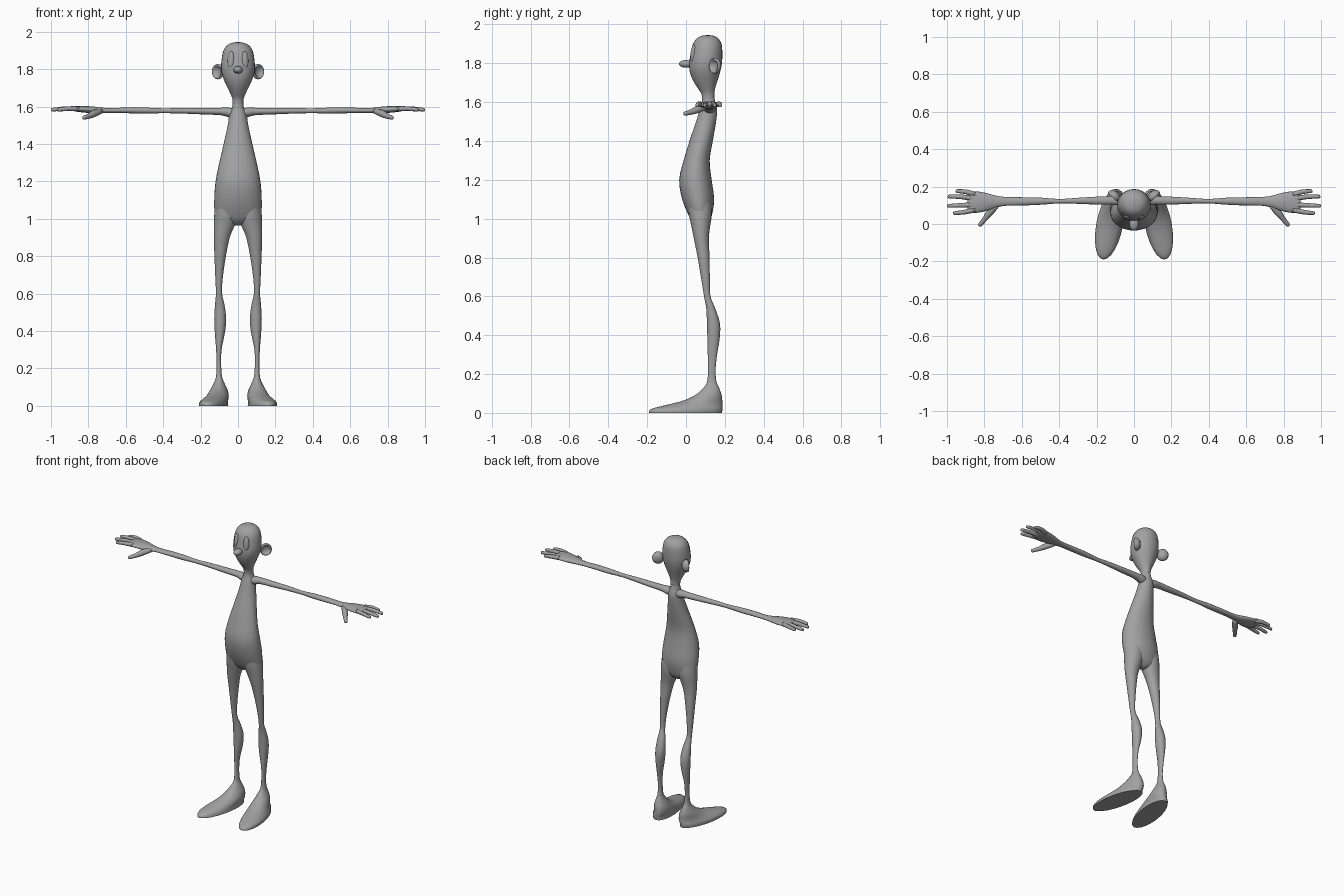
import bpy, bmesh, math
from mathutils import Vector

grey = bpy.data.materials.new("matte grey")
grey.diffuse_color = (0.36, 0.36, 0.36, 1)


def finish(ob, mirror=False):
    ob.data.materials.append(grey)
    for p in ob.data.polygons:
        p.use_smooth = True
    if mirror:
        ob.modifiers.new("mirror", 'MIRROR')
    return ob


def loft(name, rings, mirror=False, sides=20, steps=3, flat_end=False):
    """Skin smoothly interpolated rings; each ring is (centre, u axis, v axis)."""
    rows, last = [], len(rings) - 1
    for i in range(last):
        a, b, c, d = (rings[max(0, min(last, k))] for k in range(i - 1, i + 3))
        for s in range(steps):
            t = s / steps
            w = ((-t + 2*t*t - t**3) / 2, (2 - 5*t*t + 3*t**3) / 2,
                 (t + 4*t*t - 3*t**3) / 2, (t**3 - t*t) / 2)
            rows.append([a[k]*w[0] + b[k]*w[1] + c[k]*w[2] + d[k]*w[3] for k in range(3)])
    rows.append(rings[-1])
    bm = bmesh.new()
    loops = []
    for c, u, v in rows:
        loops.append([bm.verts.new(c + u*math.cos(q) + v*math.sin(q))
                      for q in (2*math.pi*k/sides for k in range(sides))])
    for p, q in zip(loops, loops[1:]):
        for k in range(sides):
            j = (k + 1) % sides
            bm.faces.new((p[k], p[j], q[j], q[k]))
    bm.faces.new(loops[0])
    bm.faces.new(loops[-1])
    bmesh.ops.recalc_face_normals(bm, faces=bm.faces)
    me = bpy.data.meshes.new(name)
    bm.to_mesh(me)
    bm.free()
    ob = bpy.data.objects.new(name, me)
    bpy.context.collection.objects.link(ob)
    finish(ob, mirror)
    if flat_end:
        for p in me.polygons:
            if len(p.vertices) > 4:
                p.use_smooth = False
        me.set_sharp_from_angle(angle=math.radians(50))
    return ob


def level(z, x0, x1, y0, y1, skew=0.0):
    """Horizontal ring from its extents; skew swings the front outwards."""
    ry = (y1 - y0) / 2
    return (Vector(((x0 + x1) / 2, (y0 + y1) / 2, z)),
            Vector(((x1 - x0) / 2, 0, 0)), Vector((-skew * ry, ry, 0)))


def across(x, y, z, ry, rz):
    """Ring facing along x."""
    return Vector((x, y, z)), Vector((0, ry, 0)), Vector((0, 0, rz))


def finger(name, points, radii):
    pts = [Vector(p) for p in points]
    side = (pts[-1] - pts[0]).cross(Vector((0, 0, 1))).normalized()
    up = side.cross(pts[-1] - pts[0]).normalized()
    rings = [(p, side * r, up * r) for p, r in zip(pts, radii)]
    tip = (pts[-1] - pts[-2]).normalized() * radii[-1]
    rings += [(pts[-1] + tip * .7, side * radii[-1] * .65, up * radii[-1] * .65),
              (pts[-1] + tip, side * .001, up * .001)]
    loft(name, rings, True, 10, 2)


def ball(name, loc, size, rot=(0, 0, 0), mirror=False):
    bpy.ops.mesh.primitive_uv_sphere_add(segments=20, ring_count=12, location=loc, rotation=rot)
    ob = bpy.context.object
    ob.name = name
    ob.scale = size
    bpy.ops.object.transform_apply(location=True, rotation=True, scale=True)
    finish(ob, mirror)


# Torso, neck and head: z, half width, front y, back y
torso = [(.965, .03, .06, .10), (.985, .085, .035, .12), (1.02, .122, .012, .134),
         (1.10, .127, -.02, .145), (1.20, .12, -.035, .132), (1.30, .1, -.012, .122),
         (1.40, .077, .018, .138), (1.50, .055, .052, .155), (1.56, .046, .07, .16),
         (1.595, .032, .08, .152), (1.625, .027, .084, .146)]
loft("torso", [level(z, -w, w, a, b) for z, w, a, b in torso], sides=28)
head = [(1.60, .028, .083, .147), (1.64, .03, .08, .146), (1.67, .041, .062, .15),
        (1.71, .06, .037, .162), (1.755, .08, .02, .176), (1.80, .09, .016, .185),
        (1.85, .088, .024, .187), (1.90, .078, .036, .183), (1.93, .056, .058, .165),
        (1.942, .028, .084, .14), (1.945, .002, .11, .114)]
loft("head", [level(z, -w, w, a, b) for z, w, a, b in head], sides=28)

# Face
ball("nose", (0, 0, 1.797), (.025, .036, .02))
ball("eye", (.038, .036, 1.85), (.018, .012, .047), (math.radians(-8), 0, math.radians(22)), True)

# Cupped ears: distance along the facing direction, radius
facing = Vector((.66, -.75, 0))
wide, tall = Vector((.75, .66, 0)), Vector((0, 0, 1))
ear_mid = Vector((.106, .15, 1.787))
ear = [(-.026, .002), (-.024, .018), (-.014, .032), (0, .038), (.01, .036),
       (.012, .031), (.006, .025), (-.002, .016), (-.004, .002)]
loft("ear", [(ear_mid + facing * d, wide * r, tall * r * 1.08) for d, r in ear], True, 20, 2)

# Legs with feet: z, inner x, outer x, front y, back y, outward swing
leg = [(0, .058, .202, -.19, .185, .17), (.02, .06, .2, -.18, .188, .17),
       (.04, .055, .18, -.105, .188, .17), (.06, .052, .162, -.025, .187, .15),
       (.09, .058, .146, .045, .184, .1), (.13, .076, .126, .09, .17, 0),
       (.16, .086, .117, .108, .157, 0), (.22, .09, .114, .114, .152, 0),
       (.30, .088, .117, .112, .16, 0), (.38, .072, .123, .11, .173, 0),
       (.46, .063, .127, .108, .175, 0), (.54, .072, .123, .104, .15, 0),
       (.60, .085, .118, .093, .126, 0), (.68, .082, .121, .08, .123, 0),
       (.80, .065, .126, .06, .121, 0), (.90, .044, .129, .04, .118, 0),
       (.96, .02, .129, .028, .124, 0), (1.02, .002, .127, .015, .133, 0),
       (1.08, .01, .12, .01, .13, 0)]
loft("leg_and_foot", [level(*r) for r in leg], True, 24, 3, True)

# Arms running into the palms: x, y, z, half depth, half height
arm = [(.0, .12, 1.565, .025, .022), (.045, .122, 1.568, .03, .026),
       (.09, .126, 1.574, .024, .02), (.2, .125, 1.576, .021, .017),
       (.3, .124, 1.578, .016, .015), (.4, .122, 1.578, .012, .013),
       (.5, .122, 1.579, .019, .016), (.6, .121, 1.58, .022, .015),
       (.68, .121, 1.579, .023, .013), (.73, .12, 1.58, .03, .015),
       (.78, .118, 1.583, .045, .018), (.83, .117, 1.586, .056, .017),
       (.87, .117, 1.588, .057, .014), (.89, .117, 1.588, .05, .008)]
loft("arm_and_palm", [across(*r) for r in arm], True)

# Fingers from back to front, then the thumb
for base, mid, tip, length in [(.158, .172, .176, .945), (.134, .145, .147, .987),
                               (.103, .1, .097, .99), (.077, .064, .058, .958)]:
    half = (.85 + length) / 2
    finger("finger", [(.85, base, 1.588), (half, mid, 1.59), (length, tip, 1.584)],
           [.014, .0125, .01])
finger("thumb", [(.73, .105, 1.577), (.77, .062, 1.563), (.795, .03, 1.55), (.822, -.003, 1.541)],
       [.014, .019, .014, .011])
